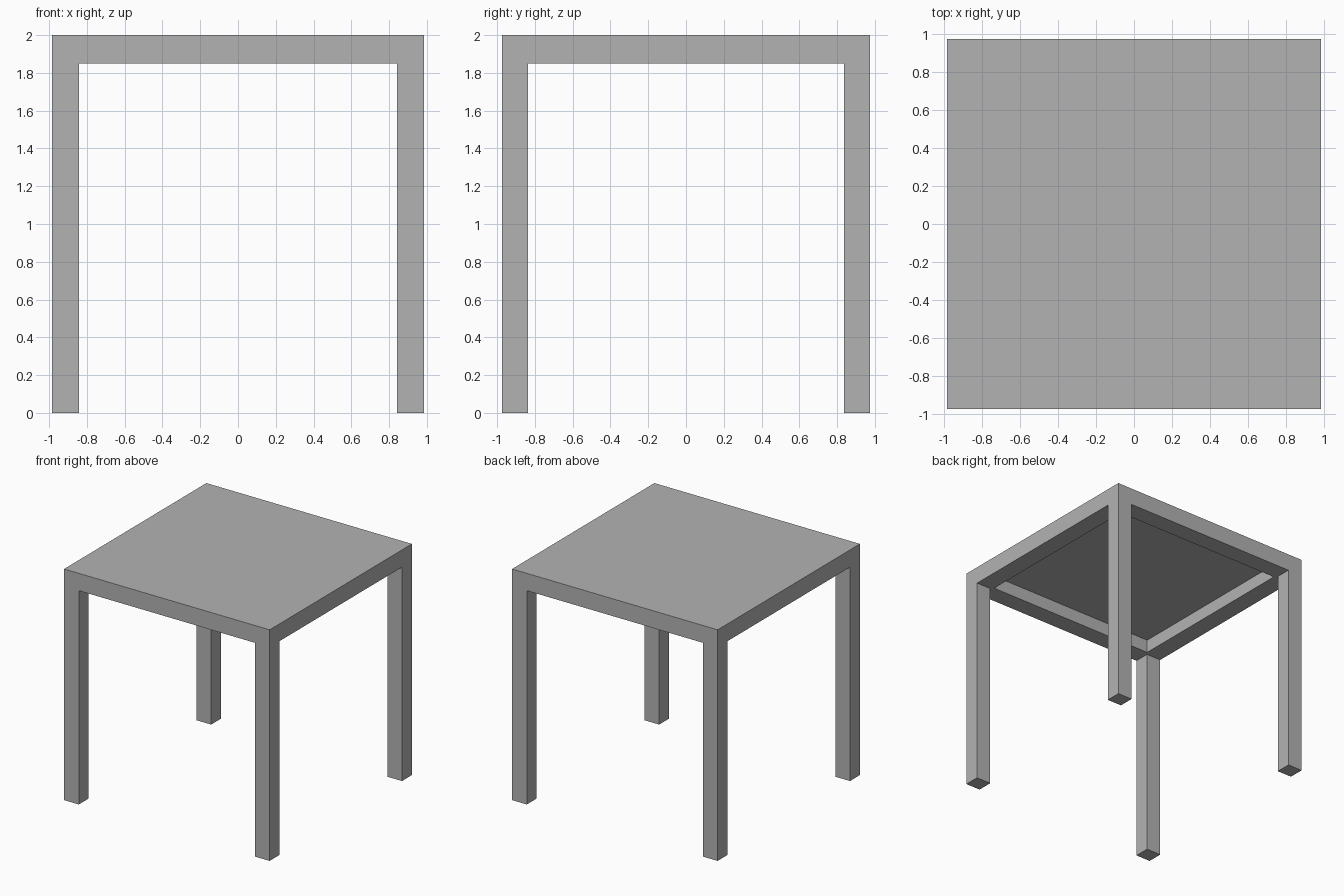
import bpy
import bmesh

HALF_X, HALF_Y = 0.984, 0.973    # outer half sizes
LEG_X, LEG_Y = 0.141, 0.136      # leg cross-section
APRON_Z, TOP_Z = 1.85, 2.0       # underside and top of the slab
RIM, DEPTH = 0.23, 0.115         # recess under the slab

cube = bpy.data.objects.get("Cube")
if cube:
    bpy.data.objects.remove(cube, do_unlink=True)

grey = bpy.data.materials.new("grey")
grey.use_nodes = True
colour = (0.45, 0.45, 0.45, 1)
grey.diffuse_color = colour
grey.node_tree.nodes["Principled BSDF"].inputs["Base Color"].default_value = colour


def add_box(bm, low, high):
    """Add a box between two corners and return its vertices."""
    verts = bmesh.ops.create_cube(bm, size=1)["verts"]
    for v in verts:
        v.co = [low[i] if v.co[i] < 0 else high[i] for i in range(3)]
    return verts


def finish(bm, name):
    mesh = bpy.data.meshes.new(name)
    bm.to_mesh(mesh)
    bm.free()
    mesh.materials.append(grey)
    obj = bpy.data.objects.new(name, mesh)
    bpy.context.collection.objects.link(obj)
    return obj


# Table top: a slab with a shallow recess pressed into its underside
bm = bmesh.new()
add_box(bm, (-HALF_X, -HALF_Y, APRON_Z), (HALF_X, HALF_Y, TOP_Z))
bm.normal_update()
under = min(bm.faces, key=lambda f: f.normal.z)
bmesh.ops.inset_region(bm, faces=[under], thickness=RIM)
ceiling = bmesh.ops.extrude_discrete_faces(bm, faces=[under])["faces"][0]
bmesh.ops.translate(bm, verts=ceiling.verts, vec=(0, 0, DEPTH))
bmesh.ops.recalc_face_normals(bm, faces=bm.faces)
finish(bm, "table_top")

# Four square legs, flush with the outer corners
for side, sx in (("right", -1), ("left", 1)):
    for end, sy in (("front", -1), ("back", 1)):
        xs = sorted((sx * HALF_X, sx * (HALF_X - LEG_X)))
        ys = sorted((sy * HALF_Y, sy * (HALF_Y - LEG_Y)))
        bm = bmesh.new()
        add_box(bm, (xs[0], ys[0], 0), (xs[1], ys[1], APRON_Z))
        finish(bm, f"{end}_{side}_leg")
